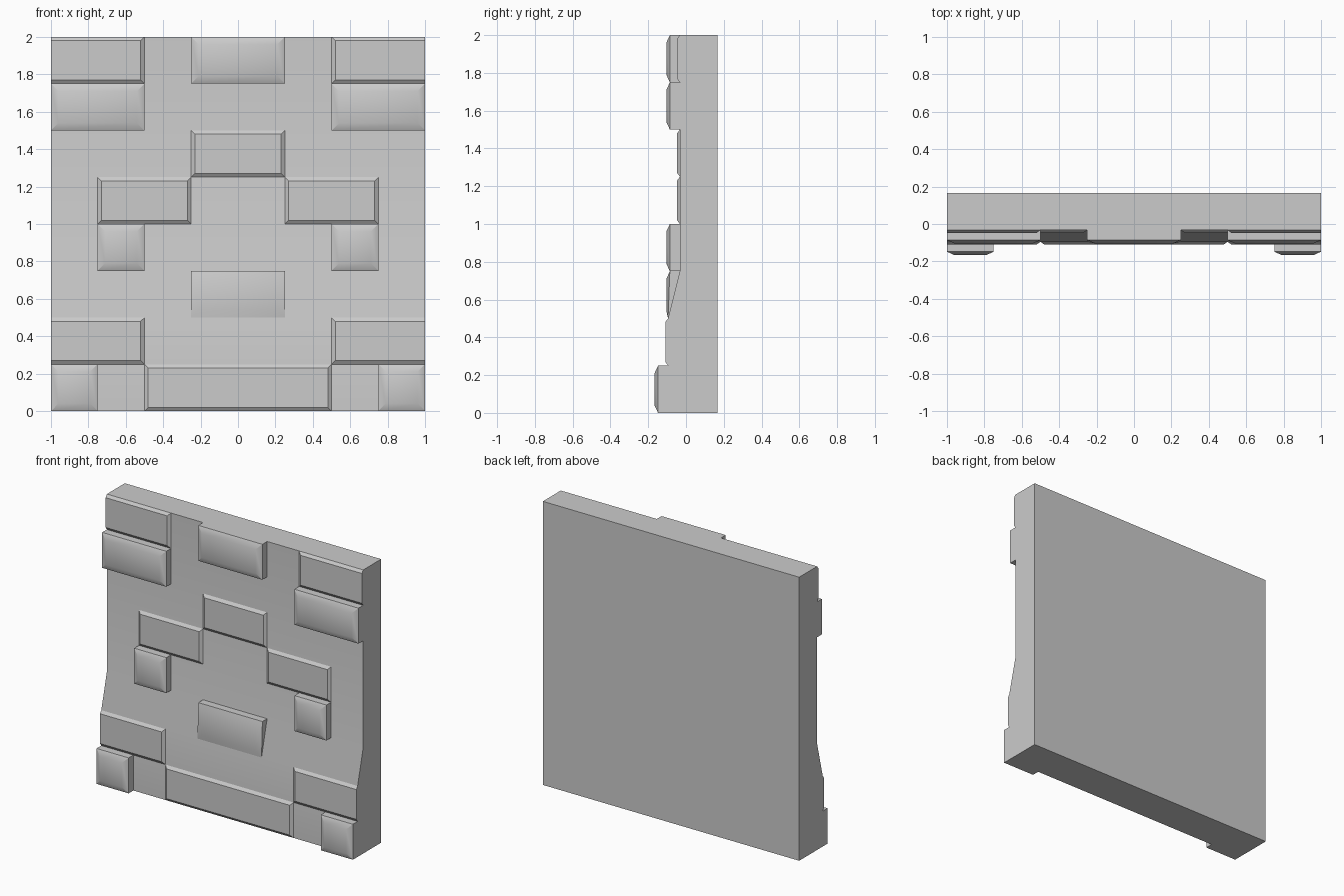
import bpy, math

if "Cube" in bpy.data.objects:
    bpy.data.objects.remove(bpy.data.objects["Cube"])

BACK, UPPER, LOWER = 0.167, -0.0325, -0.095   # depths of back and of the two wall levels


def wall_y(z):
    """Depth of the wall surface at height z."""
    t = min(max((0.75 - z) / 0.25, 0), 1)
    return UPPER + (LOWER - UPPER) * t


def make(name, verts, faces):
    mesh = bpy.data.meshes.new(name)
    mesh.from_pydata(verts, [], faces)
    ob = bpy.data.objects.new(name, mesh)
    bpy.context.collection.objects.link(ob)
    bpy.ops.object.select_all(action='DESELECT')
    ob.select_set(True)
    bpy.context.view_layer.objects.active = ob
    bpy.ops.object.shade_smooth_by_angle(angle=math.radians(32))
    return ob


def rect(x0, x1, z0, z1, depth):
    return [(x, depth(z), z) for x, z in ((x0, z0), (x1, z0), (x1, z1), (x0, z1))]


def loft(name, rings):
    """Open-backed stack of four-cornered rings, capped at the front."""
    verts = [v for r in rings for v in r]
    faces = [(4*k + i, 4*k + (i+1) % 4, 4*k + 4 + (i+1) % 4, 4*k + 4 + i)
             for k in range(len(rings) - 1) for i in range(4)]
    n = 4 * (len(rings) - 1)
    make(name, verts, faces + [(n, n+1, n+2, n+3)])


def block(name, x0, x1, z0, z1, base=UPPER):
    """Stone standing well proud of the wall, with a soft front bevel."""
    rim, front, b = base - 0.053, base - 0.0715, 0.04
    loft(name, [rect(x0, x1, z0, z1, wall_y),
                rect(x0, x1, z0, z1, lambda z: min(rim, wall_y(z))),
                rect(x0 + b, x1 - b, z0 + b, z1 - b, lambda z: front)])


def brick(name, x0, x1, z0, z1):
    """Shallow raised brick; its outer end stays flush with the panel edge."""
    b = 0.02
    front = wall_y(z0) - 0.0145
    xa = x0 if x0 <= -1 else x0 + b
    xb = x1 if x1 >= 1 else x1 - b
    loft(name, [rect(x0, x1, z0, z1, wall_y),
                rect(xa, xb, z0 + b, z1 - b, lambda z: front)])


# wall slab: side profile extruded across x
profile = [(BACK, 0), (LOWER, 0), (LOWER, 0.5), (UPPER, 0.75), (UPPER, 2), (BACK, 2)]
n = len(profile)
slab = [(x, y, z) for x in (-1, 1) for y, z in profile]
sides = [(i, i + n, (i+1) % n + n, (i+1) % n) for i in range(n)]
make("wall_slab", slab, sides + [tuple(reversed(range(n))), tuple(range(n, 2*n))][::1])
for ob in (bpy.data.objects["wall_slab"],):
    bpy.ops.object.mode_set(mode='EDIT')
    bpy.ops.mesh.select_all(action='SELECT')
    bpy.ops.mesh.normals_make_consistent(inside=False)
    bpy.ops.object.mode_set(mode='OBJECT')

# centre stones and bricks
block("top_block", -0.25, 0.25, 1.75, 2)
block("lower_block", -0.25, 0.25, 0.5, 0.75)
brick("middle_brick", -0.25, 0.25, 1.25, 1.5)
brick("bottom_brick", -0.5, 0.5, 0, 0.25)

# mirrored pairs
pairs = [(block, "shoulder_block", 0.5, 1, 1.5, 1.75),
         (block, "small_block", 0.5, 0.75, 0.75, 1),
         (block, "foot_block", 0.75, 1, 0, 0.25, LOWER),
         (brick, "top_corner_brick", 0.5, 1, 1.75, 2),
         (brick, "side_brick", 0.25, 0.75, 1, 1.25),
         (brick, "low_corner_brick", 0.5, 1, 0.25, 0.5)]
for build, name, x0, x1, *rest in pairs:
    build(name + "_right", x0, x1, *rest)
    build(name + "_left", -x1, -x0, *rest)
